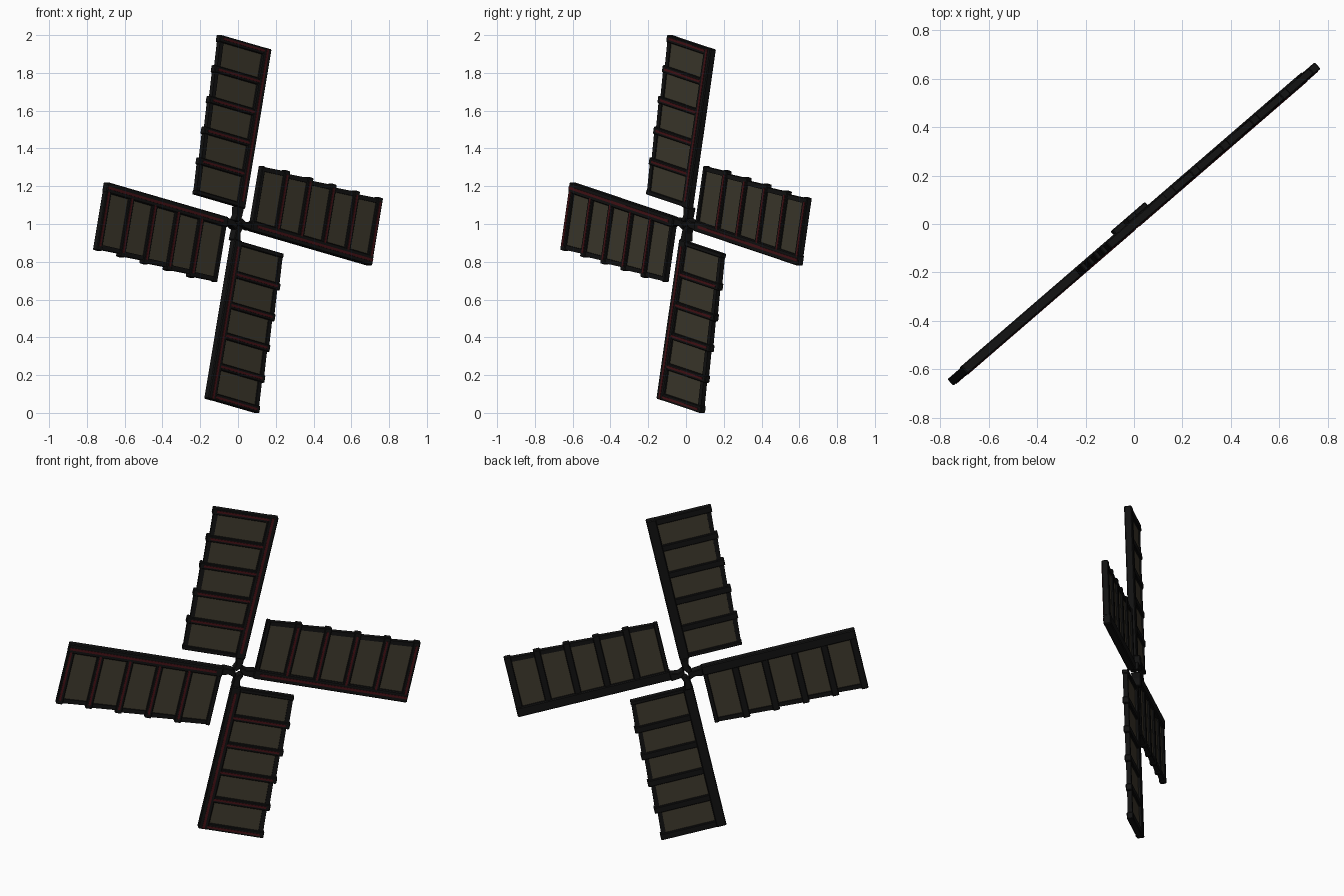
import bpy, bmesh, math
from mathutils import Matrix, Vector

if "Cube" in bpy.data.objects:
    bpy.data.objects.remove(bpy.data.objects["Cube"])

AZ = math.radians(40.8)     # heading of the sail plane
TILT = math.radians(12.4)   # lean of the first sail from vertical


def material(name, rgb):
    m = bpy.data.materials.new(name)
    m.diffuse_color = (*rgb, 1)
    m.use_nodes = True
    m.node_tree.nodes["Principled BSDF"].inputs["Base Color"].default_value = m.diffuse_color
    return m


WOOD = material("dark_wood", (0.006, 0.006, 0.006))
RED = material("red_trim", (0.06, 0.006, 0.008))
CLOTH = material("sail_cloth", (0.05, 0.043, 0.027))


def prism(bm, pts, n0, n1):
    """Extrude an outline of (along spar, across sail) points through the thickness."""
    a = [bm.verts.new((p, n0, s)) for s, p in pts]
    b = [bm.verts.new((p, n1, s)) for s, p in pts]
    bm.faces.new(a)
    bm.faces.new(b[::-1])
    for i in range(len(a)):
        j = (i + 1) % len(a)
        bm.faces.new((a[j], a[i], b[i], b[j]))


def box(bm, s0, s1, p0, p1, n0, n1):
    prism(bm, [(s0, p0), (s1, p0), (s1, p1), (s0, p1)], n0, n1)


def finish(bm, name, mat, turn, bevel=0):
    bmesh.ops.recalc_face_normals(bm, faces=bm.faces)
    # local x is across the sail (free edge), y is thickness, z runs outwards
    flip = Matrix.Diagonal((-1, 1, 1, 1))
    M = (Matrix.Translation((0, 0, 1)) @ Matrix.Rotation(AZ, 4, 'Z')
         @ Matrix.Rotation(TILT + turn, 4, 'Y') @ flip)
    bm.transform(M)
    bmesh.ops.reverse_faces(bm, faces=bm.faces)
    me = bpy.data.meshes.new(name)
    bm.to_mesh(me)
    bm.free()
    ob = bpy.data.objects.new(name, me)
    bpy.context.collection.objects.link(ob)
    me.materials.append(mat)
    if bevel:
        mod = ob.modifiers.new("bevel", 'BEVEL')
        mod.width = bevel
        mod.segments = 1


BARS = [0.10 + 0.1665 * i for i in range(6)]

for k in range(4):
    turn = k * math.pi / 2

    # main spar, narrowing and bending back towards the hub
    bm = bmesh.new()
    box(bm, 0.085, 0.95, -0.018, 0.038, -0.02, 0.022)
    finish(bm, f"spar_{k}", WOOD, turn, 0.005)
    bm = bmesh.new()
    prism(bm, [(0.09, -0.016), (0.09, 0.03), (0.045, 0.02), (0.012, 0.034),
               (0.008, 0.008), (0.035, -0.012)], -0.012, 0.04)
    finish(bm, f"spar_root_{k}", WOOD, turn, 0.004)

    # crossbars
    bm = bmesh.new()
    for i, s in enumerate(BARS):
        w = 0.012 if i == 0 else 0.019
        c = s if i < 5 else s - 0.002
        box(bm, c - w, c + w, 0.03, 0.335 if i == 0 else 0.348, -0.018, 0.018)
    finish(bm, f"crossbars_{k}", WOOD, turn, 0.004)

    # free edge rail, stepped at each panel
    bm = bmesh.new()
    for s0, s1 in zip(BARS, BARS[1:]):
        prism(bm, [(s0, 0.308), (s1, 0.316), (s1, 0.342), (s0, 0.331)], -0.013, 0.013)
    finish(bm, f"edge_rail_{k}", WOOD, turn)

    # red trim along the front of the spar and crossbars
    bm = bmesh.new()
    box(bm, 0.12, 0.945, 0.004, 0.018, -0.0225, -0.019)
    for s in BARS[1:]:
        box(bm, s - 0.006, s + 0.006, 0.03, 0.325, -0.0205, -0.017)
    finish(bm, f"red_trim_{k}", RED, turn)

    # cloth panels
    bm = bmesh.new()
    for s0, s1 in zip(BARS, BARS[1:]):
        box(bm, s0 + 0.008, s1 - 0.012, 0.03, 0.316, -0.006, 0.006)
    finish(bm, f"sail_panels_{k}", CLOTH, turn)
